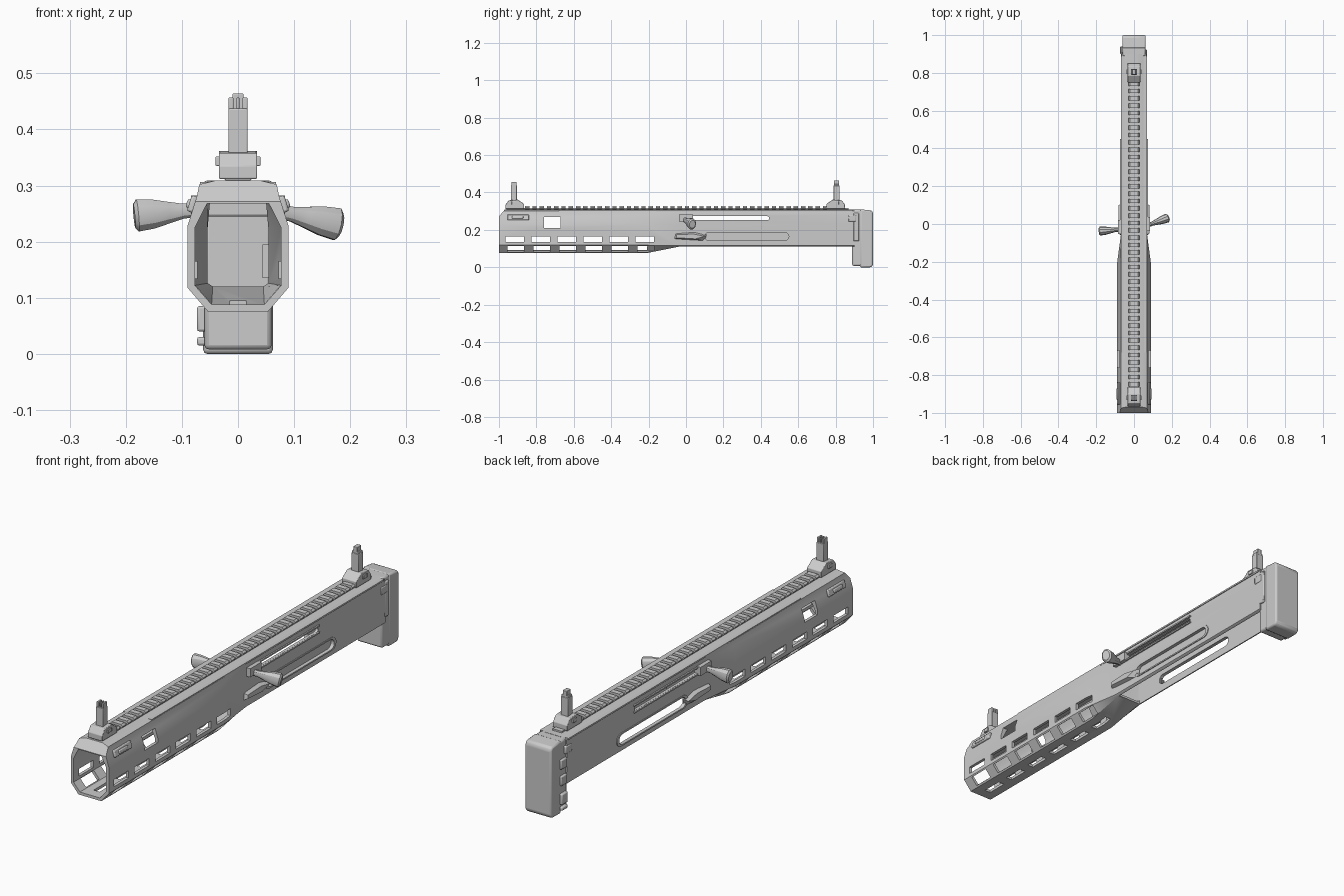
import bpy, bmesh, math
from mathutils import Vector, Matrix

if "Cube" in bpy.data.objects:
    bpy.data.objects.remove(bpy.data.objects["Cube"])


def finish(name, bm, bevel=0.0):
    bmesh.ops.recalc_face_normals(bm, faces=bm.faces[:])
    me = bpy.data.meshes.new(name)
    bm.to_mesh(me)
    bm.free()
    ob = bpy.data.objects.new(name, me)
    bpy.context.collection.objects.link(ob)
    if bevel:
        m = ob.modifiers.new("bevel", 'BEVEL')
        m.width, m.segments, m.limit_method = bevel, 2, 'ANGLE'
    return ob


def add_box(bm, x0, x1, y0, y1, z0, z1, rot=None):
    c = Vector(((x0 + x1) / 2, (y0 + y1) / 2, (z0 + z1) / 2))
    m = Matrix.Translation(c) @ (rot or Matrix()) @ Matrix.Diagonal((x1 - x0, y1 - y0, z1 - z0, 1))
    bmesh.ops.create_cube(bm, size=1, matrix=m)


def box(name, *dims, bevel=0.004):
    bm = bmesh.new()
    add_box(bm, *dims)
    return finish(name, bm, bevel)


def add_rings(bm, rings):
    rs = [[bm.verts.new(p) for p in r] for r in rings]
    n = len(rs[0])
    for a, b in zip(rs, rs[1:]):
        for i in range(n):
            bm.faces.new((a[i], a[(i + 1) % n], b[(i + 1) % n], b[i]))
    bm.faces.new(rs[0])
    bm.faces.new(rs[-1])


def add_prism(bm, pts, lo, hi):
    """Side profile of (y, z) points extruded along x."""
    add_rings(bm, [[(x, y, z) for y, z in pts] for x in (lo, hi)])


def loft(name, stations):
    """Mirrored half sections of (x, z) points joined along y."""
    bm = bmesh.new()
    add_rings(bm, [[(x, y, z) for x, z in h] + [(-x, y, z) for x, z in reversed(h)] for y, h in stations])
    return finish(name, bm)


def stadium(y0, y1, z0, z1, n=6):
    r, zc = (z1 - z0) / 2, (z0 + z1) / 2
    return [(yc + s * r * math.cos(math.pi * (i / n - .5)), zc + s * r * math.sin(math.pi * (i / n - .5)))
            for yc, s in ((y1 - r, 1), (y0 + r, -1)) for i in range(n + 1)]


def cut(ob, cutter):
    m = ob.modifiers.new("cut", 'BOOLEAN')
    m.operation, m.solver, m.object = 'DIFFERENCE', 'EXACT', cutter
    dg = bpy.context.evaluated_depsgraph_get()
    me = bpy.data.meshes.new_from_object(ob.evaluated_get(dg))
    ob.modifiers.clear()
    ob.data = me
    bpy.data.objects.remove(cutter)


# receiver and handguard shell
hand = [(.054, .076), (.09, .118), (.09, .228), (.073, .282), (.069, .302), (.04, .309)]
recv = [(.056, .110), (.066, .116), (.067, .228), (.067, .282), (.064, .302), (.04, .309)]
body = loft("receiver_shell", [(-1, hand), (-.21, hand), (-.04, recv), (.9, recv)])
hand_in = [(.047, .088), (.077, .122), (.077, .225), (.055, .268)]
recv_in = [(.045, .120), (.054, .126), (.054, .225), (.05, .270)]
cut(body, loft("bore", [(-1.1, hand_in), (-.21, hand_in), (-.04, recv_in), (.02, recv_in)]))
open_in = [(.0545, .05), (.0545, .15), (.0545, .24), (.0545, .286)]
cut(body, loft("open_channel", [(-.03, open_in), (.89, open_in)]))

# slots, windows and sloped muzzle edge
bm = bmesh.new()
for i in range(6):
    y0 = -.965 + i * .139
    add_box(bm, -.2, .2, y0, y0 + .098, .134, .165)
    add_box(bm, -.014, .014, y0 + .01, y0 + .10, .05, .1)
    for s in (-1, 1):
        a = math.atan2(.042, .036)
        add_box(bm, s * .071 - .011, s * .071 + .011, y0 + .01, y0 + .10, .099 - .02, .099 + .02,
                Matrix.Rotation(-s * a, 4, 'Y') @ Matrix.Rotation(s * math.pi / 2, 4, 'Y'))
add_box(bm, -.2, .2, -.76, -.67, .21, .268)
cut(body, finish("slot_cutter", bm))
bm = bmesh.new()
add_prism(bm, stadium(-.03, .445, .252, .273), -.2, .2)
add_prism(bm, stadium(.10, .55, .143, .187), -.2, -.03)
add_prism(bm, stadium(.10, .55, .143, .187), .045, .2)
add_prism(bm, [(-1.01, .26), (-.955, .325), (-1.1, .4)], -.2, .2)
cut(body, finish("opening_cutter", bm))

# closed port cover behind the right opening, and thin rims
box("port_cover", .044, .055, .07, .58, .135, .195, bevel=0)
bm = bmesh.new()
for s, w in ((1, .070), (-1, .070)):
    outer, inner = stadium(.085, .565, .137, .193), stadium(.10, .55, .143, .187)
    ro, ri = ([bm.verts.new((s * w, y, z)) for y, z in p] for p in (outer, inner))
    bo = [bm.verts.new((s * .062, y, z)) for y, z in outer]
    bi = [bm.verts.new((s * .055, y, z)) for y, z in inner]
    n = len(ro)
    for i in range(n):
        j = (i + 1) % n
        for p, q in ((bo, ro), (ro, ri), (ri, bi)):
            bm.faces.new((p[i], p[j], q[j], q[i]))
finish("port_rims", bm)

# case deflectors, handle track ledges, front latches
bm = bmesh.new()
for s in (-1, 1):
    add_rings(bm, [[(s * x, y, z) for y, z in p] for x, p in (
        (.06, [(-.07, .15), (.10, .14), (.11, .175), (.05, .19), (-.06, .182)]),
        (.082, [(-.05, .158), (.05, .152), (.10, .166), (.04, .178), (-.05, .174)]))])
finish("deflectors", bm)
bm = bmesh.new()
for s in (-1, 1):
    for z in (.2455, .2745):
        add_box(bm, s * .069 - .004, s * .069 + .004, -.03, .45, z, z + .006)
finish("track_ledges", bm)
bm = bmesh.new()
for s in (-1, 1):
    tilt = Matrix.Rotation(-s * .30, 4, 'Y')
    add_box(bm, s * .081 - .006, s * .081 + .006, -.955, -.84, .252, .282, tilt)
    add_box(bm, s * .086 - .006, s * .086 + .006, -.93, -.87, .259, .275, tilt)
finish("front_latches", bm, .004)

# top rail: deck, dovetail strip and teeth
bm = bmesh.new()
add_box(bm, -.068, .068, -.68, .89, .299, .306)
add_box(bm, -.022, .022, -.96, .87, .300, .316)
n = 42
for i in range(n):
    y = -.86 + i * 1.63 / n
    half = [(.02, .308), (.029, .315), (.029, .320), (.022, .327)]
    add_rings(bm, [[(x, yy, z) for x, z in half] + [(-x, yy, z) for x, z in reversed(half)]
                   for yy in (y, y + .023)])
finish("top_rail", bm)

# folding sights
for name, y, d in (("front_sight", -.92, 1), ("rear_sight", .805, -1)):
    bm = bmesh.new()
    prof = [(-.045, .312), (-.045, .335), (-.028, .358), (.02, .362), (.055, .338), (.055, .312)]
    add_prism(bm, [(y + d * a, z) for a, z in prof], -.034, .034)
    add_box(bm, -.04, .04, y - .012, y + .012, .335, .352)
    add_box(bm, -.017, .017, y - .016, y + .016, .35, .437)
    if d > 0:
        for x in (-.0125, 0, .0125):
            w = .0025 if x == 0 else .0045
            add_box(bm, x - w, x + w, y - .014, y + .014, .43, .457)
    else:
        add_box(bm, -.016, .016, y - .014, y + .014, .43, .445)
        add_box(bm, -.010, .010, y - .014, y + .014, .44, .464)
    finish(name, bm, .002)

# charging handles
for name, a, b in (("left_handle", (-.06, -.028, .258), (-.185, -.038, .246)),
                   ("right_handle", (.06, -.012, .257), (.182, .034, .230))):
    a, b = Vector(a), Vector(b)
    d = (b - a).normalized()
    u = d.cross(Vector((0, 0, 1))).normalized()
    v = u.cross(d)
    rings = []
    for t, r in ((0, .013), (.3, .014), (.5, .02), (.72, .027), (.95, .03), (1, .022)):
        rings.append([a.lerp(b, t) + (u * math.cos(k * math.pi / 5) * .8 + v * math.sin(k * math.pi / 5)) * r
                      for k in range(10)])
    bm = bmesh.new()
    add_rings(bm, rings)
    s = 1 if a.x > 0 else -1
    add_box(bm, s * .07 - .014, s * .07 + .014, a.y - .025, a.y + .05, .245, .282)
    finish(name, bm)

# butt: end plate, pad, hinge and buttons
bm = bmesh.new()
add_box(bm, -.060, .060, .888, .945, .008, .308)
finish("butt_plate", bm, .008)
bm = bmesh.new()
prof = [(.93, .0), (.99, .0), (1.0, .012), (1.0, .292), (.992, .304), (.93, .31)]
add_prism(bm, prof, -.062, .062)
finish("butt_pad", bm, .008)
bm = bmesh.new()
add_box(bm, -.070, .070, .868, .91, .245, .278)
for z0, z1, x in ((.015, .03, -.073), (.04, .085, -.073), (.12, .16, -.07), (.19, .23, -.07)):
    add_box(bm, x, -.05, .90, .94, z0, z1)
add_box(bm, .05, .068, .895, .925, .14, .29)
finish("butt_hinge", bm, .004)

# smooth shading with sharp edges kept
bpy.ops.object.select_all(action='DESELECT')
for ob in bpy.context.scene.objects:
    ob.select_set(True)
bpy.context.view_layer.objects.active = body
bpy.ops.object.shade_smooth_by_angle(angle=math.radians(32))
